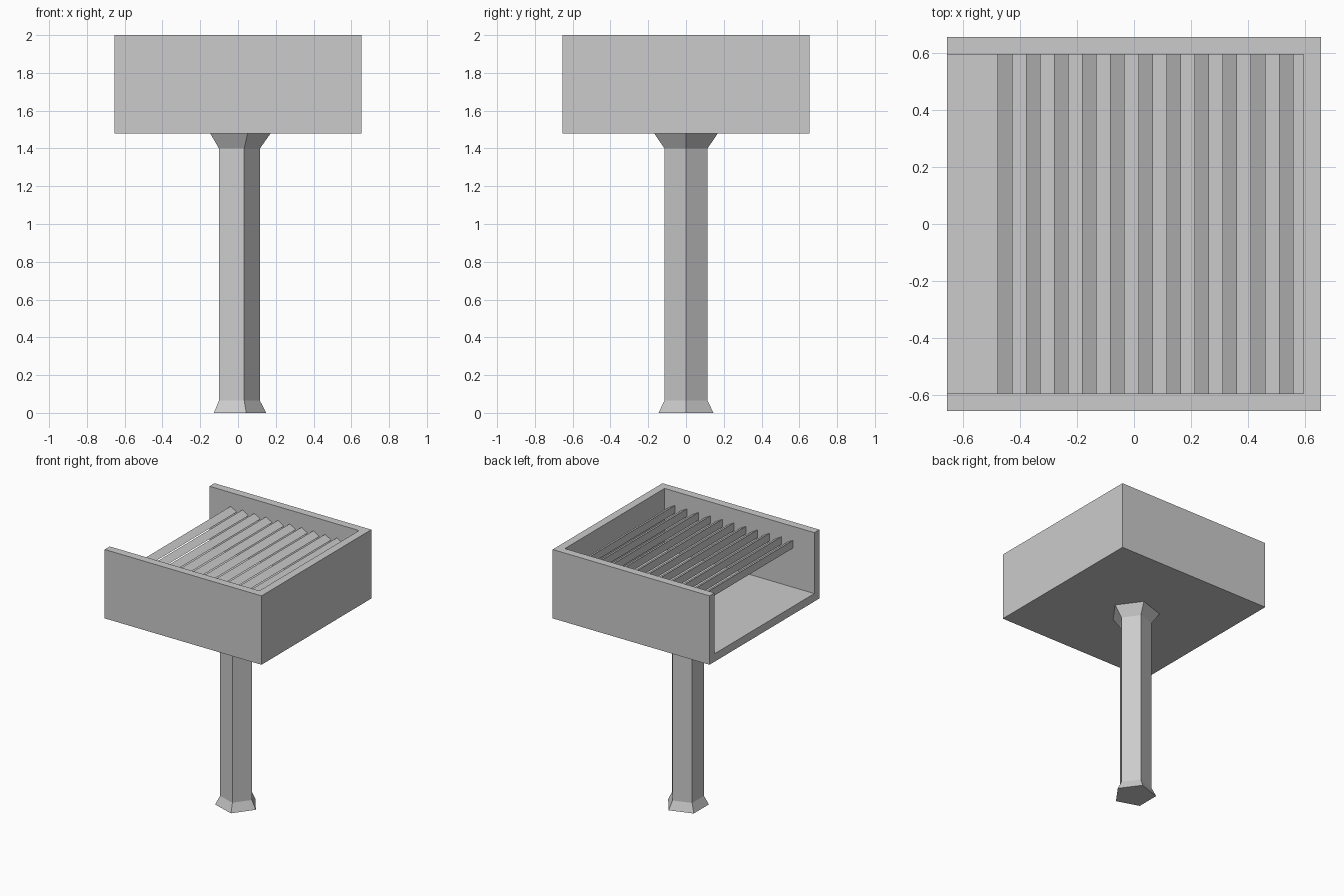
import bpy, bmesh, math

if "Cube" in bpy.data.objects:
    bpy.data.objects.remove(bpy.data.objects["Cube"])


def make_object(name, bm):
    bmesh.ops.recalc_face_normals(bm, faces=bm.faces)
    mesh = bpy.data.meshes.new(name)
    bm.to_mesh(mesh)
    bm.free()
    obj = bpy.data.objects.new(name, mesh)
    bpy.context.collection.objects.link(obj)
    return obj


def loft(name, rings):
    """Skin a list of equal-length point rings and cap both ends."""
    bm = bmesh.new()
    vs = [[bm.verts.new(p) for p in ring] for ring in rings]
    n = len(vs[0])
    for a, b in zip(vs, vs[1:]):
        for i in range(n):
            j = (i + 1) % n
            bm.faces.new((a[i], a[j], b[j], b[i]))
    bm.faces.new(vs[0])
    bm.faces.new(vs[-1])
    return make_object(name, bm)


# Dimensions of the fire box
H = 0.655          # half width
W = 0.06           # wall thickness
Z0, Z1 = 1.48, 2.0

# Fire box: U-shaped wall outline over a floor, open at the top and the -x side
bm = bmesh.new()
I = H - W
ZF = Z0 + W
outer = [(-H, -H), (H, -H), (H, H), (-H, H)]
inner = [(-H, -I), (I, -I), (I, I), (-H, I)]
ob = [bm.verts.new((x, y, Z0)) for x, y in outer]
ot = [bm.verts.new((x, y, Z1)) for x, y in outer]
ib = [bm.verts.new((x, y, ZF)) for x, y in inner]
it = [bm.verts.new((x, y, Z1)) for x, y in inner]
bm.faces.new(ob)
bm.faces.new(ib)
for i in range(3):
    bm.faces.new((ob[i], ob[i + 1], ot[i + 1], ot[i]))
    bm.faces.new((ib[i], ib[i + 1], it[i + 1], it[i]))
    bm.faces.new((ot[i], ot[i + 1], it[i + 1], it[i]))
# U-shaped rim of the open side
bm.faces.new((ob[0], ot[0], it[0], ib[0]))
bm.faces.new((ob[3], ot[3], it[3], ib[3]))
bm.faces.new((ob[0], ib[0], ib[3], ob[3]))
make_object("fire_box", bm)

# Grate: eleven three-sided bars, flat side facing the opening
R = 0.034
for k in range(11):
    cx, cz = -0.461 + k * 0.0986, 1.866
    rings = [[(cx + R * math.cos(a), y, cz + R * math.sin(a))
              for a in (0, math.tau / 3, 2 * math.tau / 3)] for y in (-I, I)]
    loft(f"grate_bar_{k + 1}", rings)

# Post: five-sided, flared at foot and head
profile = [(0.153, 0), (0.12, 0.065), (0.12, 1.40), (0.177, Z0)]
loft("post", [[(-0.004 + r * math.cos(i * math.tau / 5), r * math.sin(i * math.tau / 5), z)
               for i in range(5)] for r, z in profile])
